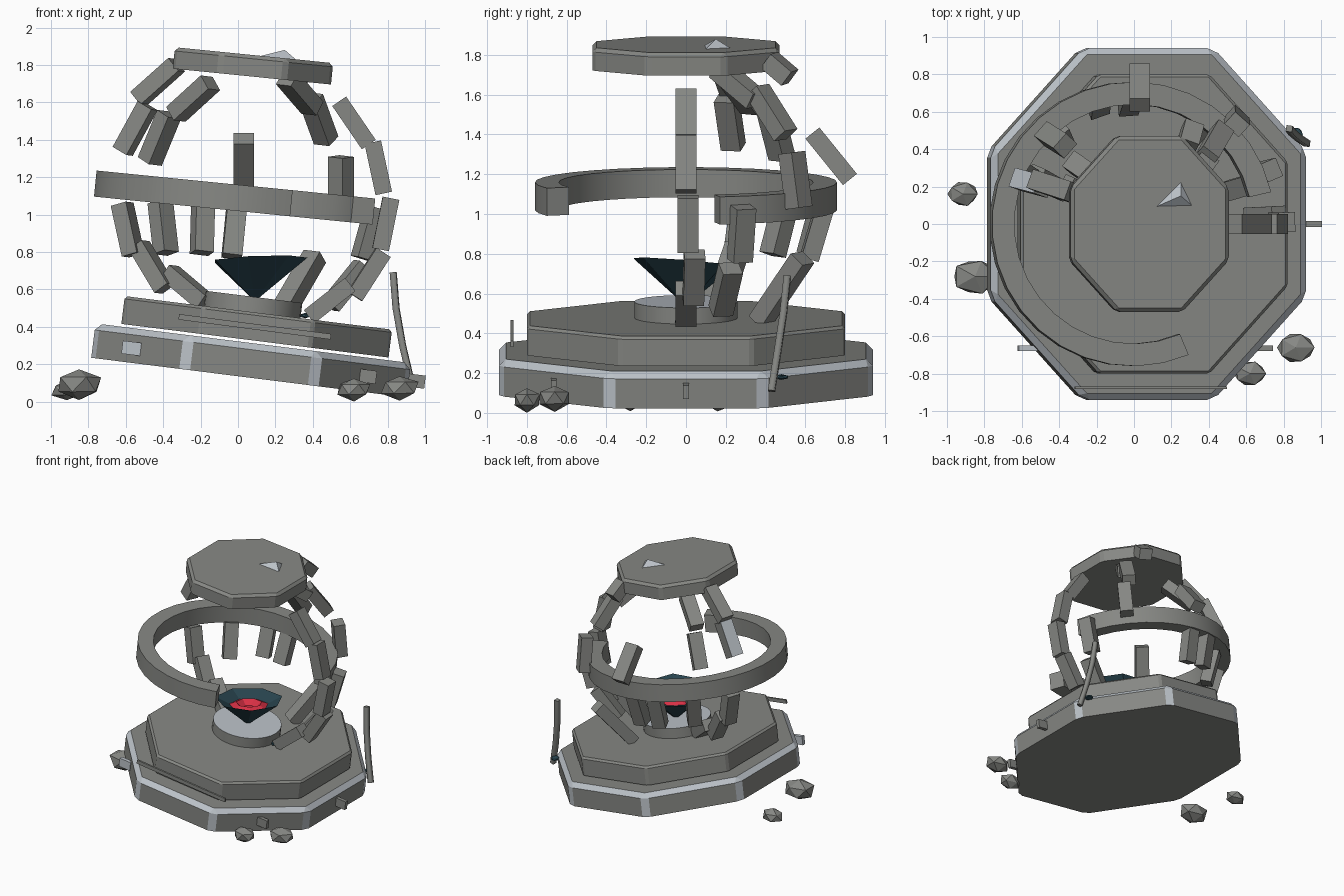
import bpy, bmesh, math, random
from mathutils import Vector, Matrix, Euler

random.seed(4)
if "Cube" in bpy.data.objects:
    bpy.data.objects.remove(bpy.data.objects["Cube"])


def material(name, r, g, b):
    m = bpy.data.materials.new(name)
    m.use_nodes = True
    m.diffuse_color = (r, g, b, 1)
    m.node_tree.nodes["Principled BSDF"].inputs["Base Color"].default_value = (r, g, b, 1)
    return m


STONE = material("grey stone", 0.24, 0.245, 0.23)
LIGHT = material("pale worn stone", 0.5, 0.54, 0.58)
TEAL = material("dark teal", 0.022, 0.06, 0.08)
RED = material("red gem", 0.7, 0.03, 0.06)
TILT = 0.125


def finish(name, bm, mats, matrix=None):
    bmesh.ops.recalc_face_normals(bm, faces=bm.faces[:])
    me = bpy.data.meshes.new(name)
    bm.to_mesh(me)
    bm.free()
    for m in mats:
        me.materials.append(m)
    ob = bpy.data.objects.new(name, me)
    if matrix:
        ob.matrix_world = matrix
    bpy.context.collection.objects.link(ob)
    return ob


def place(loc, tilt=TILT):
    return Matrix.Translation(loc) @ Matrix.Rotation(tilt, 4, 'Y')


def slab(name, loc, half_x, half_y, height, bevel, edge_mat, tilt=TILT):
    """Eight-sided slab with bevelled rim and corners."""
    bm = bmesh.new()
    r = 1 / math.cos(math.pi / 8)
    bmesh.ops.create_cone(bm, cap_ends=True, segments=8, radius1=r, radius2=r, depth=height)
    bmesh.ops.rotate(bm, verts=bm.verts, matrix=Matrix.Rotation(math.pi / 8, 3, 'Z'))
    # the primitive may start on a corner or a flat: keep flats on the axes
    if max(v.co.x for v in bm.verts) > 1.01:
        bmesh.ops.rotate(bm, verts=bm.verts, matrix=Matrix.Rotation(math.pi / 8, 3, 'Z'))
    bmesh.ops.scale(bm, verts=bm.verts, vec=(half_x, half_y, 1))
    edges = [e for e in bm.edges if max(v.co.z for v in e.verts) > 0]
    res = bmesh.ops.bevel(bm, geom=edges, offset=bevel, segments=1, affect='EDGES')
    for f in res["faces"]:
        f.material_index = 1
    return finish(name, bm, [STONE, edge_mat], place(loc, tilt))


def box(name, size, matrix, mat=STONE, outer=None):
    bm = bmesh.new()
    bmesh.ops.create_cube(bm, size=1)
    bmesh.ops.scale(bm, verts=bm.verts, vec=size)
    bm.normal_update()
    for f in bm.faces:
        if outer and f.normal.x > 0.9:
            f.material_index = 1
    return finish(name, bm, [mat, outer or mat], matrix)


# Stepped base and cap
slab("base_slab", (0.07, 0, 0.22), 0.85, 0.94, 0.185, 0.035, LIGHT)
slab("upper_step", (0.1, 0, 0.4), 0.72, 0.8, 0.15, 0.015, STONE)
slab("cap_slab", (0.08, 0, 1.795), 0.425, 0.47, 0.115, 0.02, STONE, 0.1)

# Round pedestal with pale top
bm = bmesh.new()
bmesh.ops.create_cone(bm, cap_ends=True, segments=32, radius1=0.26, radius2=0.26, depth=0.1)
bm.normal_update()
for f in bm.faces:
    f.material_index = int(f.normal.z > 0.9)
    f.smooth = abs(f.normal.z) < 0.5
finish("pedestal", bm, [STONE, LIGHT], place((0.08, 0, 0.51)))

# Faceted bowl holding a gem: rim rings joined into a cone
bm = bmesh.new()
rings = []
for radius, z in ((0.26, 0.22), (0.15, 0.17), (0.1, 0.19), (0.05, 0.15)):
    rings.append([bm.verts.new((radius * math.cos(a), radius * math.sin(a), z))
                  for a in (i * math.tau / 7 for i in range(7))])
tip = bm.verts.new((-0.03, 0.03, 0))
for i in range(7):
    j = (i + 1) % 7
    bm.faces.new((tip, rings[0][j], rings[0][i]))
    for k in range(3):
        f = bm.faces.new((rings[k][i], rings[k][j], rings[k + 1][j], rings[k + 1][i]))
        f.material_index = int(k > 0)
bm.faces.new(rings[3]).material_index = 1
finish("gem_bowl", bm, [TEAL, RED],
       Matrix.Translation((0.12, -0.03, 0.54)) @ Euler((-0.08, -0.04, 0)).to_matrix().to_4x4())

# Broken ring: rectangular section swept along an open arc
bm = bmesh.new()
start, end, steps = math.radians(13), math.radians(293), 26
prev = None
for i in range(steps + 1):
    a = start + (end - start) * i / steps
    sect = [bm.verts.new((r * math.cos(a), r * math.sin(a), z))
            for r, z in ((0.64, -0.07), (0.76, -0.07), (0.76, 0.07), (0.64, 0.07))]
    if prev:
        for k in range(4):
            bm.faces.new((prev[k], prev[k - 1], sect[k - 1], sect[k]))
    else:
        bm.faces.new(sect)
    prev = sect
bm.faces.new(prev)
ring = finish("broken_ring", bm, [STONE], place((-0.01, 0, 1.09), 0.1))
bpy.context.view_layer.objects.active = ring
ring.select_set(True)
bpy.ops.object.shade_smooth_by_angle(angle=math.radians(30))

# Rib blocks lying along the meridians of a sphere
CENTRE = Vector((0.05, 0, 1.1))
AXIS = Vector((0.12, 0, 1)).normalized()


def rib(pos, length=0.28, outer=None):
    pos = Vector(pos)
    out = (pos - CENTRE).normalized()
    side = AXIS.cross(out).normalized()
    up = out.cross(side)
    m = Matrix((out, side, up)).transposed().to_4x4()
    m.translation = pos
    box("rib_block", (0.09, 0.105, length), m, STONE, outer)


# right side rib, from top to bottom
for p in ((0.62, 0, 1.49), (0.75, 0, 1.25), (0.79, 0.01, 0.95), (0.7, 0.04, 0.68), (0.49, 0, 0.54)):
    rib(p)
# upper remains
for p in ((-0.43, 0.2, 1.71), (-0.24, 0.27, 1.62), (-0.42, 0.45, 1.41),
          (0.33, 0.26, 1.65), (0.43, 0.43, 1.51), (0.55, 0.55, 1.17)):
    rib(p)
rib((-0.55, 0.22, 1.46), outer=LIGHT)
rib((0.3, 0.47, 1.73), 0.14)
# lower remains
for p in ((-0.59, 0.27, 0.92), (-0.46, 0.22, 0.72), (-0.27, 0.15, 0.61), (-0.4, 0.47, 0.93),
          (-0.19, 0.65, 0.93), (-0.02, 0.66, 0.91), (0.7, 0.28, 0.9), (0.58, 0.2, 0.62)):
    rib(p)
rib((0.32, 0.48, 0.62), 0.42)
# loose block at the back
box("loose_block", (0.11, 0.09, 0.3),
    Matrix.Translation((0.03, 0.73, 1.29)) @ Matrix.Rotation(0.68, 4, 'X'))

# Studs and front strip
for loc, mat in (((0.95, 0, 0.11), STONE), ((0.69, -0.665, 0.135), STONE), ((-0.57, -0.665, 0.285), LIGHT)):
    box("base_stud", (0.1, 0.03, 0.07), place(loc), mat)
box("front_strip", (0.82, 0.015, 0.03), place((0.09, -0.875, 0.4), 0.13))

# Bent rod leaning on the base
curve = bpy.data.curves.new("leaning_rod", 'CURVE')
curve.dimensions = '3D'
curve.bevel_depth = 0.024
curve.bevel_resolution = 0
path = curve.splines.new('POLY')
points = ((0.83, 0.51, 0.69), (0.845, 0.49, 0.5), (0.88, 0.46, 0.3), (0.925, 0.43, 0.11))
path.points.add(len(points) - 1)
for p, co in zip(path.points, points):
    p.co = (*co, 1)
curve.use_fill_caps = True
curve.materials.append(STONE)
bpy.context.collection.objects.link(bpy.data.objects.new("leaning_rod", curve))


# Rubble and shards
def rock(name, loc, size, mat=STONE):
    bm = bmesh.new()
    bmesh.ops.create_icosphere(bm, subdivisions=1, radius=0.5)
    for v in bm.verts:
        v.co *= random.uniform(0.92, 1.1)
    bmesh.ops.scale(bm, verts=bm.verts, vec=size)
    finish(name, bm, [mat], Matrix.Translation(loc))


rock("rubble", (-0.85, -0.28, 0.09), (0.26, 0.2, 0.17))
rock("rubble", (-0.915, 0.16, 0.06), (0.17, 0.14, 0.11))
rock("rubble", (0.62, -0.8, 0.065), (0.19, 0.14, 0.12))
rock("rubble", (0.865, -0.66, 0.075), (0.21, 0.17, 0.13))
rock("teal_shard", (0.87, 0.48, 0.18), (0.07, 0.08, 0.03), TEAL)
rock("teal_shard", (0.36, -0.03, 0.46), (0.06, 0.06, 0.03), TEAL)

# Pale chip standing on the cap
bm = bmesh.new()
corners = [bm.verts.new(c) for c in ((0.09, 0.08, 1.84), (0.25, 0.23, 1.83), (0.32, 0.09, 1.82), (0.25, 0.15, 1.88))]
for i in range(4):
    bm.faces.new(corners[:i] + corners[i + 1:])
finish("cap_chip", bm, [LIGHT])
